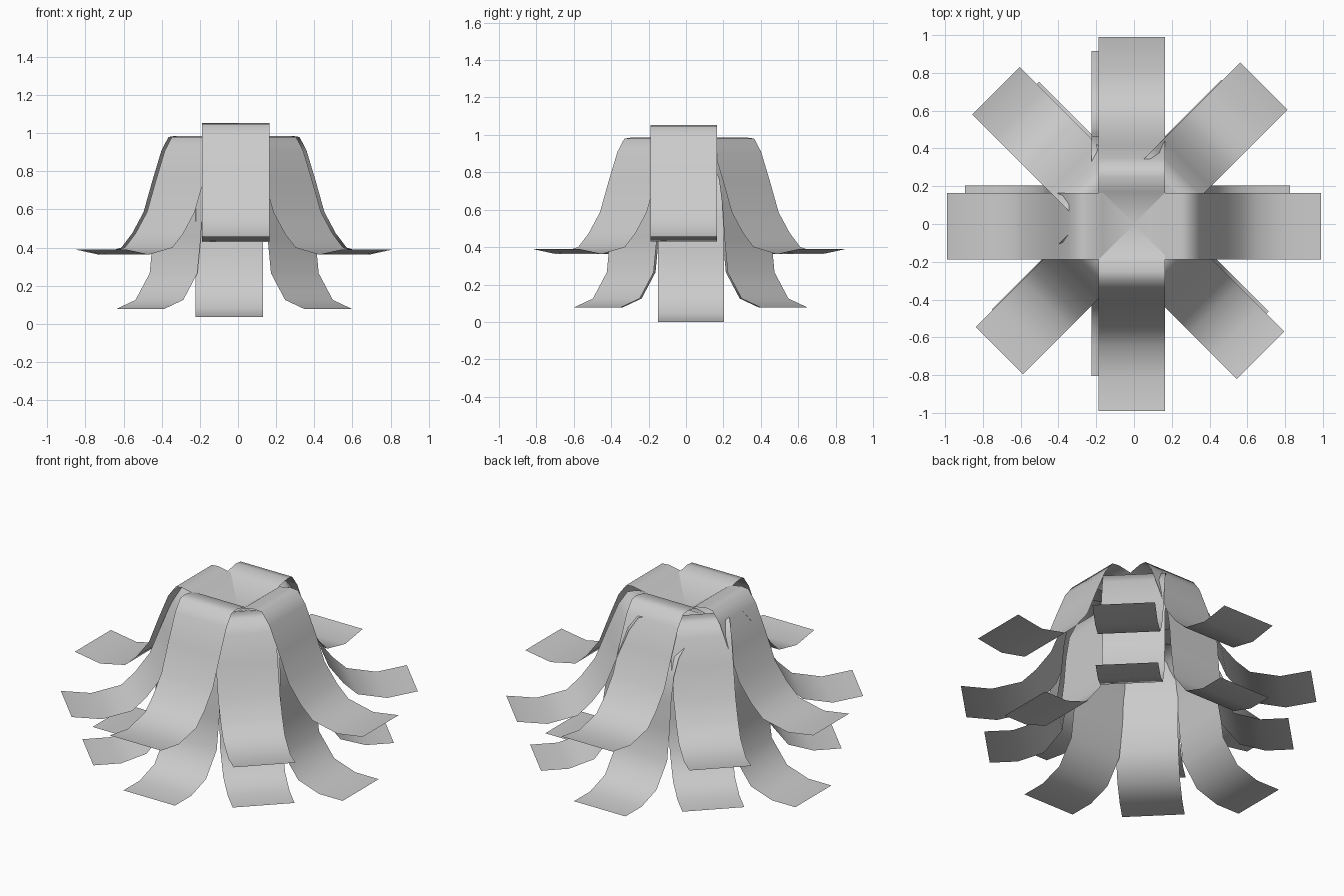
import bpy
import bmesh
from math import radians
from mathutils import Matrix, Vector

cube = bpy.data.objects.get("Cube")
if cube:
    bpy.data.objects.remove(cube, do_unlink=True)

grey = bpy.data.materials.new("plain_grey")
grey.use_nodes = True
grey.diffuse_color = (0.6, 0.6, 0.6, 1)
grey.node_tree.nodes["Principled BSDF"].inputs["Base Color"].default_value = (0.6, 0.6, 0.6, 1)

HALF_WIDTH = 0.177

# Half profiles (distance from centre, height): dipped middle, shoulder, flared tip
UPPER = [(0, 0.845), (0.17, 0.97), (0.25, 0.985), (0.296, 0.98), (0.348, 0.91),
         (0.414, 0.755), (0.481, 0.586), (0.565, 0.475), (0.645, 0.4),
         (0.816, 0.363), (0.99, 0.39)]
LOWER = [(0, 0.80), (0.17, 0.88), (0.27, 0.91), (0.335, 0.86), (0.385, 0.76),
         (0.41, 0.62), (0.425, 0.45), (0.45, 0.265), (0.555, 0.125),
         (0.70, 0.077), (0.86, 0.077)]


def strip(name, half, angle, centre, lift):
    """Bent ribbon: a mirrored profile swept across its width, then turned."""
    path = [(-r, z) for r, z in reversed(half[1:])] + half
    turn = Matrix.Rotation(radians(angle), 3, 'Z')
    offset = Vector((centre[0], centre[1], lift))
    bm = bmesh.new()
    rows = [[bm.verts.new(turn @ Vector((r, side * HALF_WIDTH, z)) + offset)
             for side in (-1, 1)] for r, z in path]
    for a, b in zip(rows, rows[1:]):
        face = bm.faces.new((a[0], b[0], b[1], a[1]))
        face.smooth = True
    mesh = bpy.data.meshes.new(name)
    bm.to_mesh(mesh)
    bm.free()
    mesh.materials.append(grey)
    obj = bpy.data.objects.new(name, mesh)
    bpy.context.collection.objects.link(obj)


# Upper layer: straight strips sit just above the diagonal ones
strip("upper_strip_side", UPPER, 0, (0, -0.012), 0.067)
strip("upper_strip_front", UPPER, 90, (-0.012, 0), 0.067)
strip("upper_strip_diagonal_a", UPPER, 45, (-0.012, 0.03), 0)
strip("upper_strip_diagonal_b", UPPER, 135, (-0.03, 0.005), 0)

# Lower layer: steeper strips tucked underneath
strip("lower_strip_side", LOWER, 0, (-0.035, 0.027), -0.077)
strip("lower_strip_front", LOWER, 90, (-0.047, 0.055), -0.042)
strip("lower_strip_diagonal_a", LOWER, 45, (-0.02, 0.03), 0)
strip("lower_strip_diagonal_b", LOWER, 135, (-0.02, 0.02), 0)
